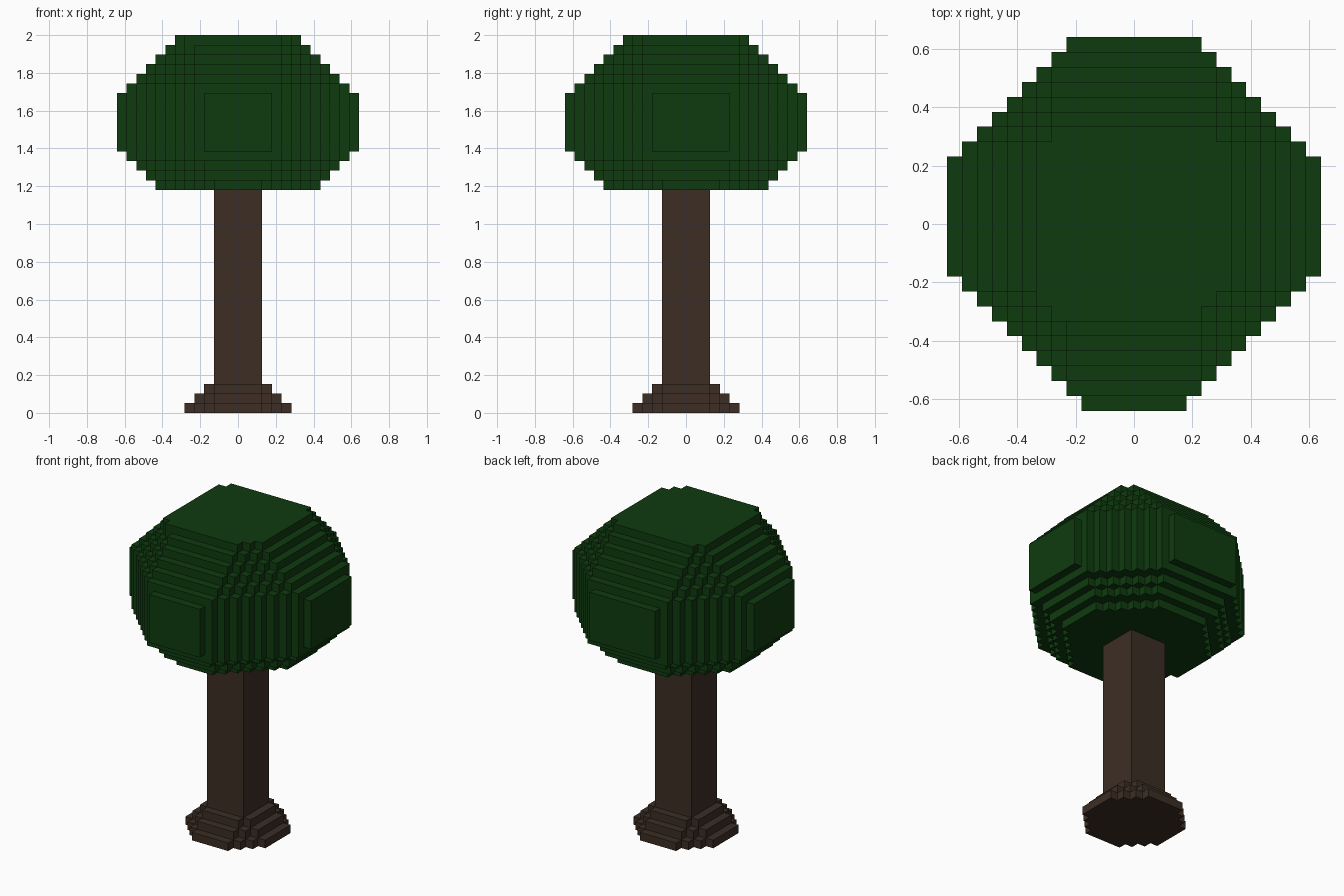
import bpy
import bmesh
from mathutils import Vector

UNIT = 2 / 39  # edge length of one block

cube = bpy.data.objects.get("Cube")
if cube:
    bpy.data.objects.remove(cube, do_unlink=True)


def material(name, rgb):
    mat = bpy.data.materials.new(name)
    mat.use_nodes = True
    mat.diffuse_color = (*rgb, 1)
    mat.node_tree.nodes["Principled BSDF"].inputs["Base Color"].default_value = (*rgb, 1)
    return mat


def layer(level, half, reach, trim=lambda x, y: 0):
    """Blocks of one square layer with stepped, clipped corners."""
    span = range(-half, half + 1)
    return {(x, y, level) for x in span for y in span
            if abs(x) + abs(y) <= reach - trim(x, y)}


def block_shell(name, cells, mat):
    """Mesh made of the exposed block faces only."""
    bm = bmesh.new()
    for cell in cells:
        for axis in range(3):
            for sign in (-1, 1):
                normal = Vector((0, 0, 0))
                normal[axis] = sign
                centre = Vector(cell)
                if tuple(int(c) for c in centre + normal) in cells:
                    continue
                u = Vector((0, 0, 0))
                u[(axis + 1) % 3] = 0.5
                v = normal.cross(u)
                middle = centre + normal / 2 + Vector((0, 0, 0.5))
                corners = (-u - v, u - v, u + v, v - u)
                bm.faces.new([bm.verts.new((middle + c) * UNIT) for c in corners])
    bmesh.ops.remove_doubles(bm, verts=bm.verts, dist=UNIT / 100)
    mesh = bpy.data.meshes.new(name)
    bm.to_mesh(mesh)
    bm.free()
    mesh.materials.append(mat)
    obj = bpy.data.objects.new(name, mesh)
    bpy.context.collection.objects.link(obj)


bark = material("dark bark", (0.046, 0.027, 0.018))
leaf = material("dark leaf green", (0.0047, 0.044, 0.0047))

# Stepped root flare
roots = set()
for level in range(3):
    roots |= layer(level, 5 - level, 7 - level)
block_shell("root_flare", roots, bark)

# Square trunk
trunk = set()
for level in range(3, 23):
    trunk |= layer(level, 2, 4)
block_shell("trunk", trunk, bark)

# Leaf crown: widening underside, straight band, tapering top
profile = [(8, 11), (9, 13), (10, 14), (11, 16)] + [(12, 16)] * 6
profile += [(11 - i, 16 - i) for i in range(6)]
crown = set()
for i, (half, reach) in enumerate(profile):
    top = i == len(profile) - 1
    # Front corners are clipped one block deeper
    crown |= layer(23 + i, half, reach,
                   lambda x, y: int(y < 0 and (x >= 0 or not top)))
block_shell("leaf_crown", crown, leaf)
